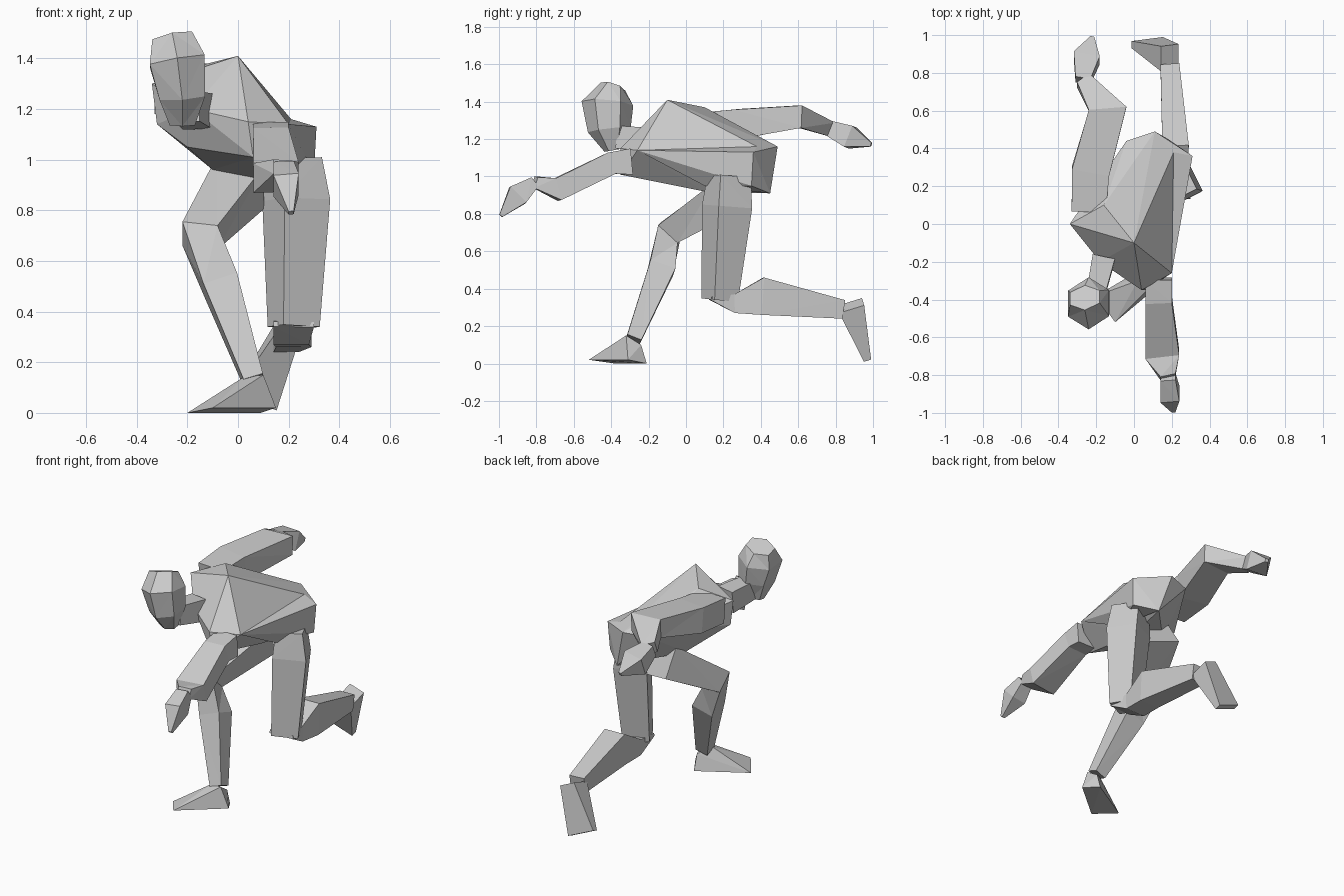
import bpy
import bmesh
from math import cos, pi, sin
from mathutils import Vector

# Remove the default object
default_cube = bpy.data.objects.get("Cube")
if default_cube:
    bpy.data.objects.remove(default_cube, do_unlink=True)

# One matte grey for the whole figure
grey = bpy.data.materials.new("plain_grey")
grey.use_nodes = True
colour = (0.6, 0.6, 0.6, 1)
grey.diffuse_color = colour
grey.node_tree.nodes["Principled BSDF"].inputs["Base Color"].default_value = colour

ACROSS = Vector((1, 0, 0))
TURNED_OUT = Vector((2, 1, 0))


def finish(name, bm):
    """Turn the working mesh into a flat-faced object."""
    bmesh.ops.triangulate(bm, faces=bm.faces, quad_method="SHORT_EDGE")
    bmesh.ops.recalc_face_normals(bm, faces=bm.faces)
    mesh = bpy.data.meshes.new(name)
    bm.to_mesh(mesh)
    bm.free()
    mesh.materials.append(grey)
    part = bpy.data.objects.new(name, mesh)
    bpy.context.scene.collection.objects.link(part)


def loft(name, *joints, sides=4, side_hint=ACROSS):
    """Skin a path of joints, each a centre with half width and half depth."""
    bm = bmesh.new()
    centres = [Vector(joint[:3]) for joint in joints]
    last = len(joints) - 1
    rings = []
    for index, (*_, width, depth) in enumerate(joints):
        # Each section stands square to the path through its neighbours
        travel = centres[min(index + 1, last)] - centres[max(index - 1, 0)]
        travel.normalize()
        side = (side_hint - travel * side_hint.dot(travel)).normalized()
        up = travel.cross(side)
        ring = []
        for corner in range(sides):
            angle = (2 * corner + 1) * pi / sides
            offset = side * width * cos(angle) + up * depth * sin(angle)
            ring.append(bm.verts.new(centres[index] + offset / cos(pi / sides)))
        rings.append(ring)
    for ring, following in zip(rings, rings[1:]):
        for corner in range(sides):
            before = corner - 1
            bm.faces.new((ring[before], ring[corner], following[corner], following[before]))
    bm.faces.new(rings[0])
    bm.faces.new(rings[-1])
    finish(name, bm)


def wrap(name, *corners):
    """Wrap a flat-faced skin tightly around a few corner points."""
    bm = bmesh.new()
    for corner in corners:
        bm.verts.new(corner)
    result = bmesh.ops.convex_hull(bm, input=bm.verts)
    spare = [item for item in result["geom_interior"] if isinstance(item, bmesh.types.BMVert)]
    bmesh.ops.delete(bm, geom=spare, context="VERTS")
    finish(name, bm)


# Head from crown through brow and jaw to chin, then the neck
loft(
    "head",
    (-.26, -.39, 1.48, .08, .06),
    (-.24, -.42, 1.39, .11, .12),
    (-.22, -.41, 1.25, .09, .1),
    (-.22, -.39, 1.14, .05, .04),
    sides=6,
)
loft("neck", (-.2, -.36, 1.21, .05, .06), (-.16, -.18, 1.19, .06, .07))

# Torso: hunched back, shoulders and chest, then the seat
wrap(
    "torso",
    (0, -.1, 1.41), (-.16, .1, 1.37), (-.34, 0, 1.3), (-.18, -.2, 1.2),
    (.04, -.35, 1.15), (.2, -.26, 1.14), (.06, -.35, 1.01),
    (-.32, 0, 1.14), (-.2, -.1, 1.05),
    (.21, .38, 1.16), (.11, .49, 1.16), (-.04, .44, 1.15),
    (.18, .45, .91), (.1, .1, .92), (-.1, .15, .96),
)

# Left hip, standing out below the waist
wrap(
    "left_hip",
    (.2, -.26, 1.14), (.21, .38, 1.16), (.31, .36, 1.13), (.3, .35, .95),
    (.11, .49, 1.16), (.18, .45, .91), (.2, .1, .95),
)

# Right arm, swung back
loft(
    "right_arm",
    (-.24, .07, 1.26, .09, .08),
    (-.23, .28, 1.28, .1, .08),
    (-.14, .61, 1.32, .1, .06),
    (-.27, .76, 1.26, .04, .04),
)
loft(
    "right_hand",
    (-.27, .76, 1.26, .04, .04),
    (-.25, .88, 1.21, .07, .06),
    (-.22, .99, 1.17, .01, .01),
)

# Left arm, reaching forward
loft(
    "left_arm",
    (.13, -.29, 1.08, .07, .07),
    (.13, -.4, 1.07, .07, .06),
    (.15, -.69, .93, .09, .06),
    (.18, -.81, .97, .04, .03),
)
loft(
    "left_hand",
    (.18, -.81, .97, .04, .03),
    (.19, -.9, .9, .05, .06),
    (.21, -.99, .79, .01, .01),
)

# Left leg, trailing with the knee bent
loft(
    "left_thigh",
    (.22, .23, 1, .08, .09),
    (.23, .22, .84, .1, .1),
    (.22, .18, .34, .08, .07),
    side_hint=TURNED_OUT,
)
loft(
    "left_shin",
    (.22, .13, .35, .08, .01),
    (.21, .26, .32, .07, .05),
    (.22, .41, .36, .07, .1),
    (.19, .84, .29, .05, .05),
)
loft("left_foot", (.19, .88, .31, .05, .07), (.07, .96, .05, .09, .02))

# Right leg, planted in front
loft(
    "right_leg",
    (.01, .24, .91, .1, .1),
    (-.15, -.09, .7, .07, .07),
    (-.07, -.13, .51, .07, .07),
    (.06, -.28, .13, .04, .04),
)
wrap(
    "right_foot",
    (.02, -.3, .14), (.1, -.32, .15), (.09, -.24, .1),
    (-.2, -.38, 0), (-.1, -.52, .02), (.15, -.31, .02), (.09, -.21, 0),
)
